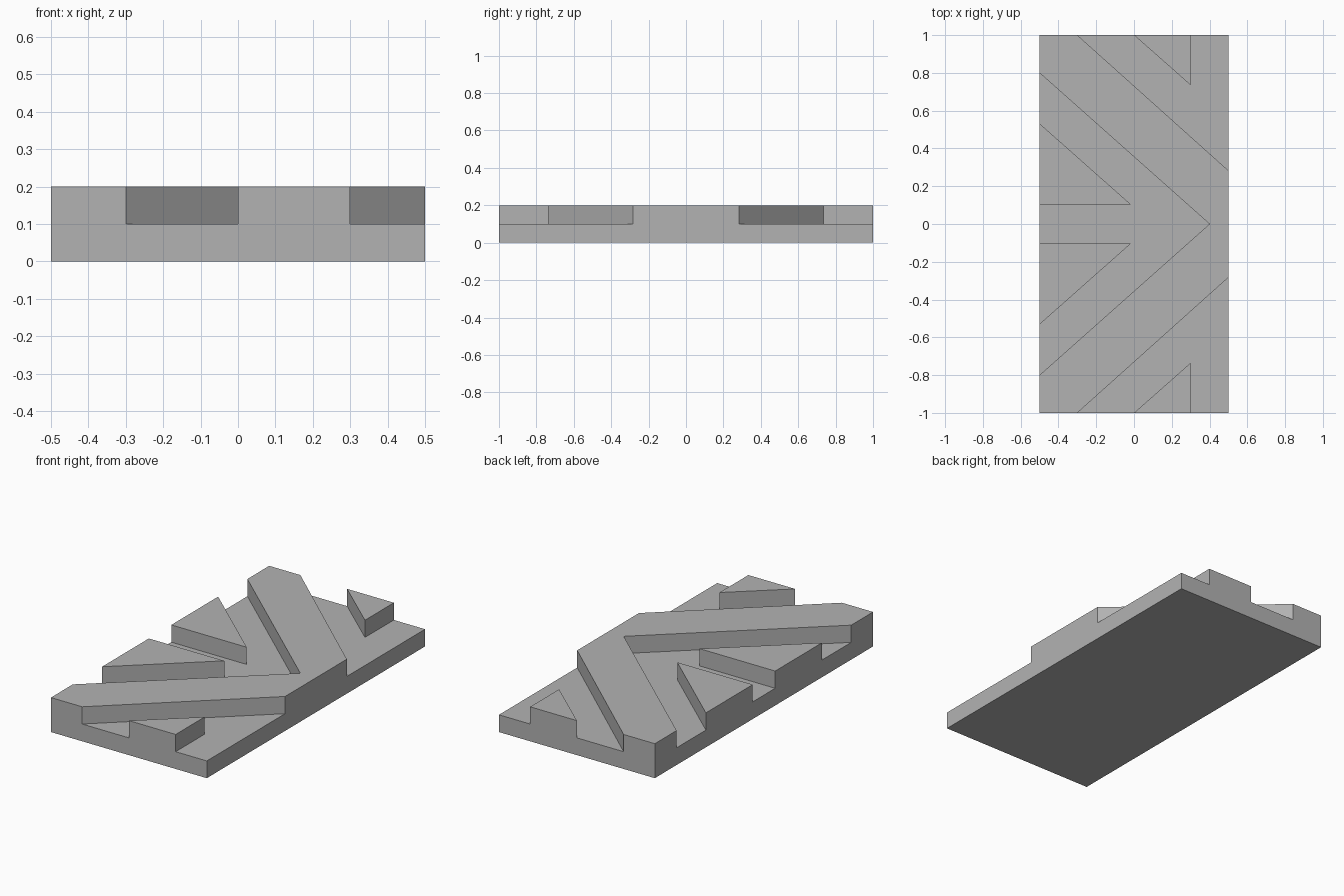
import bpy
import bmesh

if "Cube" in bpy.data.objects:
    bpy.data.objects.remove(bpy.data.objects["Cube"])

grey = bpy.data.materials.new("plain grey")
grey.diffuse_color = (0.45, 0.45, 0.45, 1)
grey.use_nodes = True
grey.node_tree.nodes["Principled BSDF"].inputs["Base Color"].default_value = grey.diffuse_color


def prism(name, outline, z0, z1):
    """Extrude a flat outline from z0 up to z1."""
    bm = bmesh.new()
    face = bm.faces.new([bm.verts.new((x, y, z0)) for x, y in outline])
    top = bmesh.ops.extrude_face_region(bm, geom=[face])["geom"]
    bmesh.ops.translate(bm, vec=(0, 0, z1 - z0),
                        verts=[v for v in top if isinstance(v, bmesh.types.BMVert)])
    bmesh.ops.recalc_face_normals(bm, faces=bm.faces)
    mesh = bpy.data.meshes.new(name)
    bm.to_mesh(mesh)
    bm.free()
    mesh.materials.append(grey)
    obj = bpy.data.objects.new(name, mesh)
    bpy.context.collection.objects.link(obj)
    return obj


def union(target, part):
    """Fuse a raised part into the plate and drop the helper."""
    mod = target.modifiers.new("join", 'BOOLEAN')
    mod.operation = 'UNION'
    mod.solver = 'EXACT'
    mod.object = part
    bpy.context.view_layer.objects.active = target
    bpy.ops.object.modifier_apply(modifier=mod.name)
    bpy.data.objects.remove(part)


def mirrored(half):
    return [(x, -y) for x, y in half]


# Base plate
plate = prism("tread_plate", [(-.5, -1), (.5, -1), (.5, 1), (-.5, 1)], 0, 0.1)

# Raised chevron band pointing to +x
arm = [(-.5, .8), (-.5, 1), (-.3, 1), (.5, .283)]
chevron = prism("chevron", arm + mirrored(arm)[::-1] + [(.4, 0)], 0, 0.2)

# Raised wedges: one pair inside the chevron, one pair at the outer corners
inner = [(-.5, .103), (-.016, .103), (-.5, .532)]
outer = [(0, 1), (.3, 1), (.3, .735)]
parts = [chevron]
for name, shape in (("inner_wedge", inner), ("outer_wedge", outer)):
    parts += [prism(name, shape, 0, 0.2), prism(name, mirrored(shape), 0, 0.2)]
for part in parts:
    union(plate, part)
